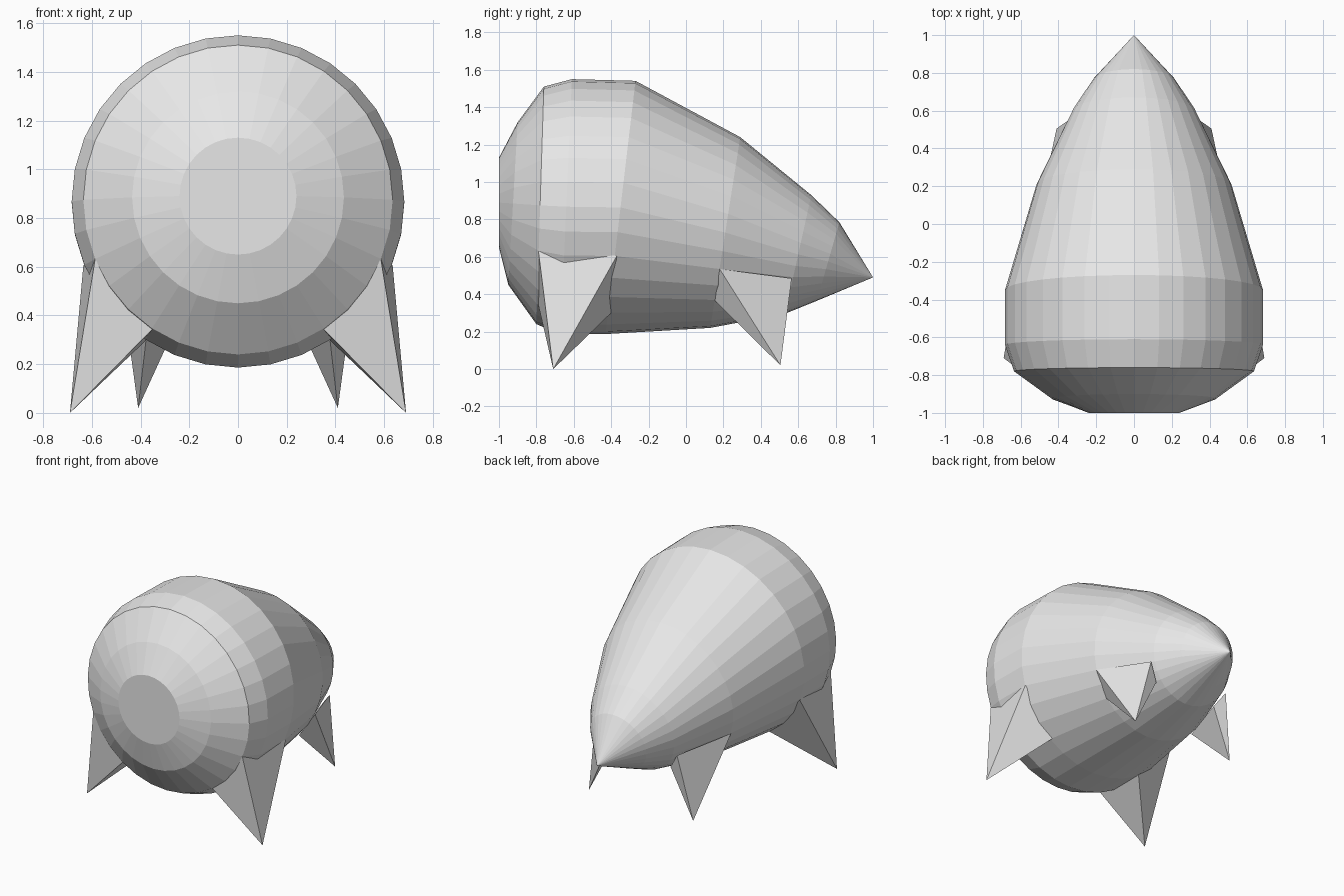
import bpy
import bmesh
from math import sin, cos, tau

cube = bpy.data.objects.get("Cube")
if cube:
    bpy.data.objects.remove(cube, do_unlink=True)

# One plain grey for everything
grey = bpy.data.materials.new("light_grey")
grey.use_nodes = True
colour = (0.8, 0.8, 0.8, 1)
grey.diffuse_color = colour
grey.node_tree.nodes["Principled BSDF"].inputs["Base Color"].default_value = colour


def finish(bm, name):
    """Turn a bmesh into a flat-shaded object."""
    bmesh.ops.recalc_face_normals(bm, faces=bm.faces)
    mesh = bpy.data.meshes.new(name)
    bm.to_mesh(mesh)
    bm.free()
    mesh.materials.append(grey)
    obj = bpy.data.objects.new(name, mesh)
    bpy.context.collection.objects.link(obj)
    return obj


# Body: tilted rings lofted from the blunt nose to the pointed tail
SIDES = 32
# ring centre y, centre z, side radius, half height, forward lean of the top
RINGS = [
    (-1.00, 0.89, 0.24, 0.24, 0.00),
    (-0.925, 0.885, 0.435, 0.435, 0.025),
    (-0.78, 0.875, 0.635, 0.635, 0.02),
    (-0.64, 0.868, 0.683, 0.682, 0.03),
    (-0.35, 0.864, 0.683, 0.677, 0.08),
    (0.21, 0.73, 0.516, 0.51, 0.08),
    (0.60, 0.613, 0.325, 0.317, 0.07),
    (0.76, 0.575, 0.217, 0.21, 0.06),
]
bm = bmesh.new()
loops = []
for y, z, width, height, lean in RINGS:
    angles = [tau * i / SIDES for i in range(SIDES)]
    loops.append([bm.verts.new((width * sin(a), y + lean * cos(a), z + height * cos(a)))
                  for a in angles])
bm.faces.new(loops[0])
for near, far in zip(loops, loops[1:]):
    for i in range(SIDES):
        j = (i + 1) % SIDES
        bm.faces.new((near[i], near[j], far[j], far[i]))
tail = bm.verts.new((0, 1.0, 0.49))
for i in range(SIDES):
    bm.faces.new((loops[-1][i], loops[-1][(i + 1) % SIDES], tail))
finish(bm, "body")


# Legs: four-sided spikes with their bases set on the body
def spike_leg(name, base, tip, side):
    bm = bmesh.new()
    corners = [bm.verts.new((side * x, y, z)) for x, y, z in base]
    point = bm.verts.new((side * tip[0], tip[1], tip[2]))
    bm.faces.new(corners)
    for i in range(4):
        bm.faces.new((corners[i], corners[(i + 1) % 4], point))
    finish(bm, name)


front_base = [(0.585, -0.79, 0.64), (0.635, -0.37, 0.605),
              (0.375, -0.40, 0.30), (0.35, -0.79, 0.345)]
back_base = [(0.48, 0.18, 0.535), (0.325, 0.565, 0.485),
             (0.25, 0.53, 0.37), (0.37, 0.155, 0.365)]
for label, side in (("left", 1), ("right", -1)):
    spike_leg("front_leg_" + label, front_base, (0.69, -0.71, 0.0), side)
    spike_leg("back_leg_" + label, back_base, (0.41, 0.505, 0.02), side)
